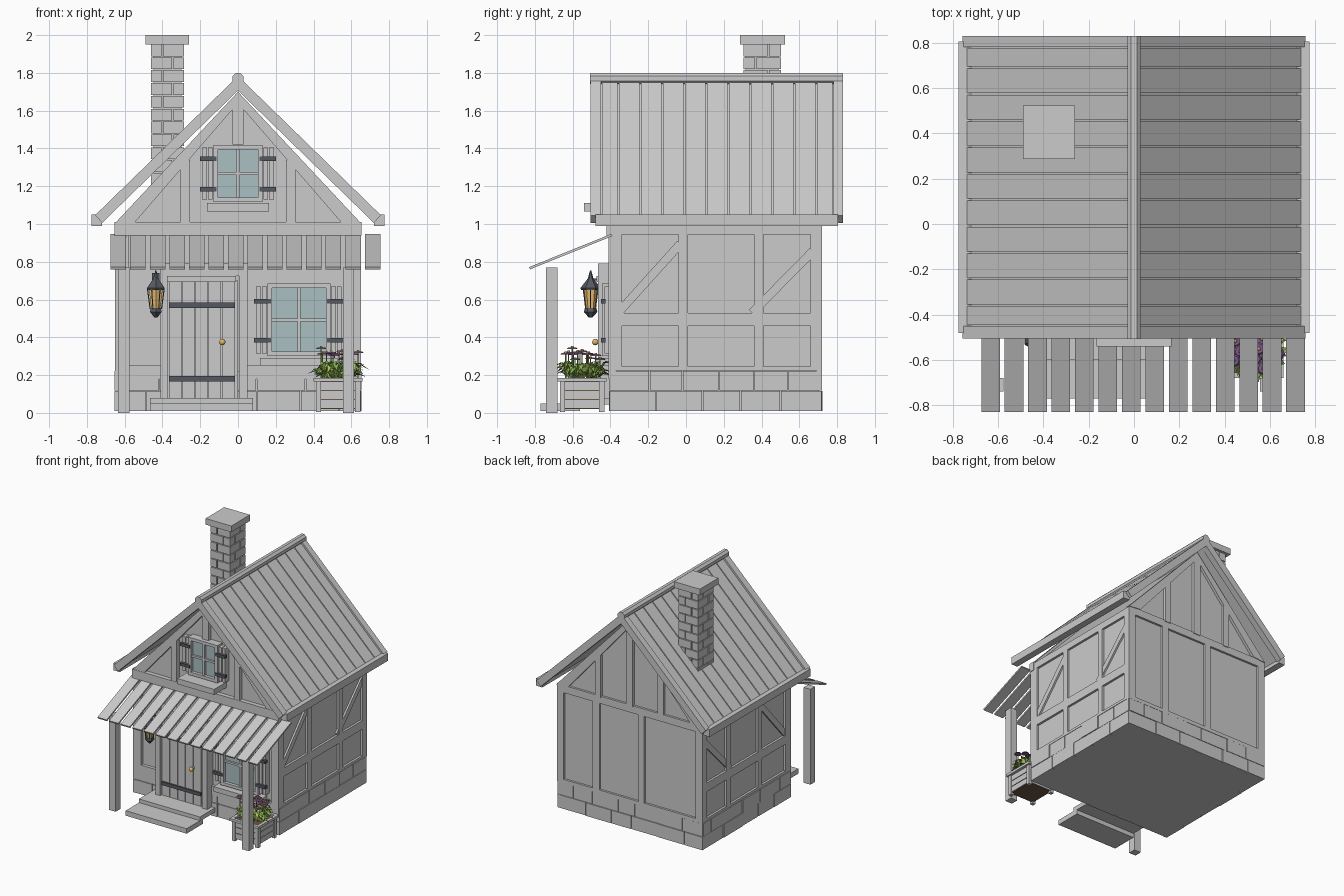
import bpy, bmesh, math, random
from mathutils import Vector, Matrix

if "Cube" in bpy.data.objects:
    bpy.data.objects.remove(bpy.data.objects["Cube"])
random.seed(4)

def material(name, rgb):
    m = bpy.data.materials.new(name)
    m.diffuse_color = (*rgb, 1)
    m.use_nodes = True
    m.node_tree.nodes["Principled BSDF"].inputs["Base Color"].default_value = m.diffuse_color
    return m
GLASS = material("glass", (0.40, 0.53, 0.54))
IRON = material("iron", (0.09, 0.10, 0.12))
BRASS = material("brass", (0.75, 0.48, 0.12))
AMBER = material("amber", (0.85, 0.52, 0.15))
LEAF = material("leaf", (0.25, 0.45, 0.08))
LIME = material("lime_leaf", (0.42, 0.55, 0.12))
PURPLE = material("purple_petal", (0.22, 0.10, 0.27))
SOIL = material("soil", (0.15, 0.10, 0.06))

def prism(bm, pts, axis, a, b):
    """Extrude a 2D outline from a to b along the axis."""
    put = {'x': lambda p, t: (t, p[0], p[1]), 'y': lambda p, t: (p[0], t, p[1]),
           'z': lambda p, t: (p[0], p[1], t)}[axis]
    lo, hi = [[bm.verts.new(put(p, t)) for p in pts] for t in (a, b)]
    bm.faces.new(lo)
    bm.faces.new(hi[::-1])
    for i in range(len(pts)):
        j = (i + 1) % len(pts)
        bm.faces.new((lo[i], hi[i], hi[j], lo[j]))

def box(bm, x0, x1, y0, y1, z0, z1):
    prism(bm, [(x0, y0), (x1, y0), (x1, y1), (x0, y1)], 'z', z0, z1)

def strip(bm, p, q, w, axis, a, b):
    """Bar of width w from p to q in a plane, extruded along the axis."""
    p, q = Vector(p), Vector(q)
    d = (q - p).normalized() * w / 2
    n = Vector((-d.y, d.x))
    prism(bm, [p + n, q + n, q - n, p - n], axis, a, b)

def cone(bm, x, y, z0, z1, r0, r1, n=6):
    bmesh.ops.create_cone(bm, cap_ends=True, segments=n, radius1=r0, radius2=r1, depth=z1 - z0,
                          matrix=Matrix.Translation((x, y, (z0 + z1) / 2)))

def finish(name, bm, mat=None, solid=True):
    if solid:
        bmesh.ops.recalc_face_normals(bm, faces=bm.faces)
    me = bpy.data.meshes.new(name)
    bm.to_mesh(me)
    bm.free()
    ob = bpy.data.objects.new(name, me)
    bpy.context.collection.objects.link(ob)
    if mat:
        me.materials.append(mat)
    return ob

def boxes(name, items, mat=None):
    bm = bmesh.new()
    for it in items:
        box(bm, *it)
    return finish(name, bm, mat)

# House body with plaster walls and gables
bm = bmesh.new()
prism(bm, [(-.632, .01), (.632, .01), (.632, 1.0), (0, 1.67), (-.632, 1.0)], 'y', -.385, .703)
finish("walls", bm)

# Side wall timbers with diagonal braces
bm = bmesh.new()
for s in (-1, 1):
    a, b = s * .62, s * .65
    for y0, y1 in ((-.4, -.34), (-.04, .01), (.36, .41), (.66, .72)):
        box(bm, a, b, y0, y1, .23, 1.0)
    for z0, z1 in ((.945, 1.0), (.46, .53), (.225, .245)):
        box(bm, a, b, -.4, .72, z0, z1)
    strip(bm, (-.35, .54), (-.03, .895), .045, 'x', a, s * .646)
    strip(bm, (.35, .53), (.67, .855), .045, 'x', a, s * .646)
finish("side_timbers", bm)

# Front and back wall timbers
boxes("back_timbers", [(x0, x1, .69, .72, .22, 1.0) for x0, x1 in
      ((-.65, -.59), (-.13, -.08), (.27, .33), (.59, .65))] +
      [(-.65, .65, .69, .72, z0, z1) for z0, z1 in ((.95, 1.01), (.22, .25))])
boxes("front_timbers", [(-.65, -.58, -.41, -.37, .18, 1), (.58, .65, -.41, -.37, .18, 1),
      (-.65, -.41, -.41, -.37, .18, .25), (.05, .65, -.41, -.37, .18, .25),
      (-.655, .655, -.42, -.37, .94, 1.01)])

# Gable timbers
bm = bmesh.new()
for y0, y1 in ((-.418, -.37), (.69, .725)):
    for s in (-1, 1):
        prism(bm, [(s * .655, 1.0), (0, 1.70), (0, 1.64), (s * .545, 1.01)], 'y', y0, y1)
        box(bm, s * .255, s * .305, y0, y1, 1.0, 1.34)
    box(bm, -.03, .03, y0, y1, 1.42 if y0 < 0 else 1.0, 1.66)
finish("gable_timbers", bm)

# Stone footing, two courses of irregular blocks
bm = bmesh.new()
for z0, z1 in ((.01, .115), (.119, .222)):
    for lo, hi, along in ((-.652, .652, 'x'), (-.405, .718, 'y')):
        for side in (0, 1):
            t = lo
            while t < hi - .01:
                e = t + random.uniform(.14, .26)
                if hi - e < .1:
                    e = hi
                o = random.uniform(0, .006)
                if along == 'x':
                    ya, yb = ((-.402 - o, -.37), (.69, .716 + o))[side]
                    box(bm, t, e - .005, ya, yb, z0, z1)
                else:
                    xa, xb = ((-.649 - o, -.62), (.62, .649 + o))[side]
                    box(bm, xa, xb, t, e - .005, z0, z1)
                t = e
finish("stone_footing", bm)

# Roof: underlay, planks, barge boards and eave beams
under, planks, barge = bmesh.new(), bmesh.new(), bmesh.new()
edges = [-.45] + [.69 - .1165 * k for k in range(9, -1, -1)] + [.78]
for s in (-1, 1):
    strip(under, (0, 1.732), (s * .735, 1.018), .02, 'y', -.45, .78)
    for y0, y1 in zip(edges, edges[1:]):
        strip(planks, (0, 1.752), (s * .738, 1.034), .022, 'y', y0 + .004, y1 - .004)
    for y0, y1 in ((-.505, -.45), (.78, .83)):
        strip(barge, (0, 1.745), (s * .738, 1.026), .055, 'y', y0, y1)
finish("roof_underlay", under)
finish("roof_planks", planks)
finish("barge_boards", barge)
boxes("eave_beams", [(s * .72, s * .775, -.48, .805, .99, 1.05) for s in (-1, 1)])
bm = bmesh.new()
prism(bm, [(.032 * math.cos(i * math.pi / 4 + .393), 1.77 + .032 * math.sin(i * math.pi / 4 + .393))
           for i in range(8)], 'y', -.508, .83)
finish("ridge_cap", bm)

# Chimney of staggered bricks
items, h = [(-.448, -.298, .315, .49, 1.1, 1.96)], .068
for k in range(12):
    z = 1.95 - h * (k + 1)
    sx, sy = (-.345, .37) if k % 2 else (-.40, .435)
    for x0, x1 in ((-.46, sx - .004), (sx + .004, -.286)):
        for y0, y1 in ((.304, sy - .004), (sy + .004, .502)):
            items.append((x0, x1, y0, y1, z + .006, z + h))
boxes("chimney", items)
boxes("chimney_cap", [(-.49, -.26, .286, .524, 1.95, 2.0)])

# Porch roof slats and posts
bm = bmesh.new()
for k in range(14):
    x = -.633 + .1035 * k
    strip(bm, (-.392, .942), (-.828, .766), .013, 'x', x - .041, x + .041)
finish("porch_slats", bm)
boxes("porch_posts", [(x - .03, x + .03, -.74, -.68, 0, .77) for x in (-.605, .585)])

# Doorstep and door
boxes("doorstep", [(-.465, .08, -.77, -.56, .01, .05), (-.465, .08, -.60, -.40, .045, .08)])
boxes("door_planks", [(-.365 + .07 * k, -.299 + .07 * k, -.447, -.39, .08, .695) for k in range(5)] +
      [(-.37, 0, -.436, -.39, .08, .70)])
boxes("door_frame", [(-.41, -.37, -.465, -.39, .08, .79), (.005, .05, -.465, -.39, .08, .79),
      (-.37, .005, -.46, -.39, .725, .79), (-.375, -.01, -.475, -.39, .693, .725)])
boxes("door_straps", [(-.365, -.015, -.458, -.44, z - .014, z + .014) for z in (.57, .18)], IRON)
bm = bmesh.new()
bmesh.ops.create_uvsphere(bm, u_segments=14, v_segments=8, radius=.017,
                          matrix=Matrix.Translation((-.083, -.48, .375)))
prism(bm, [(-.09, .368), (-.076, .368), (-.076, .382), (-.09, .382)], 'y', -.475, -.44)
knob = finish("door_knob", bm, BRASS)
for f in knob.data.polygons:
    f.use_smooth = True

# Windows with muntins, sill, shutters and straps
def window(name, x0, x1, z0, z1, y, sill_x, sill_z, sill_y, strap_z):
    cx, cz, f = (x0 + x1) / 2, (z0 + z1) / 2, .024
    boxes(name + "_glass", [(x0, x1, y - .022, y + .02, z0, z1)], GLASS)
    boxes(name + "_frame", [(x0 - f, x0, y - .05, y + .02, z0 - f, z1 + f),
          (x1, x1 + f, y - .05, y + .02, z0 - f, z1 + f),
          (x0, x1, y - .048, y + .02, z1, z1 + f), (x0, x1, y - .048, y + .02, z0 - f, z0),
          (cx - .008, cx + .008, y - .04, y, z0, z1), (x0, x1, y - .038, y, cz - .008, cz + .008)])
    boxes(name + "_sill", [(cx - sill_x, cx + sill_x, sill_y, y + .02, *sill_z)])
    shut, strap = [], []
    for s, e in ((-1, x0 - f), (1, x1 + f)):
        for a, b in ((.003, .029), (.034, .060)):
            shut.append((e + s * a, e + s * b, y - .036, y + .01, z0 - .01, z1 + .01))
        for z in strap_z:
            strap.append((e - s * .018, e + s * .07, y - .056, y - .03, z - .012, z + .012))
    boxes(name + "_shutters", shut)
    boxes(name + "_straps", strap, IRON)
window("attic_window", -.107, .107, 1.14, 1.395, -.40, .165, (1.065, 1.11), -.54, (1.345, 1.185))
window("front_window", .18, .465, .325, .66, -.395, .205, (.25, .29), -.48, (.59, .385))

# Hanging wall lantern
lx, ly = -.435, -.505
bm = bmesh.new()
for z0, z1, r0, r1 in ((.70, .755, .018, .003), (.66, .71, .055, .016), (.65, .662, .05, .055),
                       (.535, .555, .036, .03), (.505, .535, .01, .036)):
    cone(bm, lx, ly, z0, z1, r0, r1)
for k in range(6):
    c, s = math.cos(k * math.pi / 3), math.sin(k * math.pi / 3)
    a = [bm.verts.new((lx + r * c + dx, ly + r * s + dy, z)) for r, z in ((.03, .55), (.044, .655))
         for dx, dy in ((-.003, -.003), (.003, -.003), (.003, .003), (-.003, .003))]
    for i in range(4):
        j = (i + 1) % 4
        bm.faces.new((a[i], a[j], a[j + 4], a[i + 4]))
box(bm, lx - .006, lx + .006, ly, -.38, .70, .712)
box(bm, lx - .02, lx + .02, -.415, -.38, .65, .74)
finish("lantern_cage", bm, IRON)
bm = bmesh.new()
cone(bm, lx, ly, .55, .655, .028, .042)
finish("lantern_glass", bm, AMBER)

# Slatted planter
px, py = .53, -.55
items = [(px - .125, px + .125, py + s * .105, py + s * .13, .165, .185) for s in (-1, 1)]
items += [(px + s * .105, px + s * .13, py - .13, py + .13, .165, .185) for s in (-1, 1)]
for s in (-1, 1):
    items += [(px + s * .09, px + s * .118, py + t * .09, py + t * .118, .005, .165) for t in (-1, 1)]
    for z in (.025, .073, .121):
        items.append((px - .1, px + .1, py + s * .098, py + s * .11, z, z + .042))
        items.append((px + s * .098, px + s * .11, py - .1, py + .1, z, z + .042))
boxes("planter", items)
boxes("planter_soil", [(px - .105, px + .105, py - .105, py + .105, .02, .17)], SOIL)

# Leaves: folded blades that arch outwards
for name, mat, count in (("leaves", LEAF, 60), ("light_leaves", LIME, 40)):
    bm = bmesh.new()
    for _ in range(count):
        t, L = random.uniform(0, math.tau), random.uniform(.07, .12)
        d, n = Vector((math.cos(t), math.sin(t), 0)), Vector((-math.sin(t), math.cos(t), 0))
        base = Vector((px, py, .17)) + d * random.uniform(0, .06) + n * random.uniform(-.05, .05)
        rise = random.uniform(.03, .10)
        mid = base + d * L * .55 + Vector((0, 0, rise))
        tip = base + d * L + Vector((0, 0, rise * random.uniform(.4, 1.0)))
        up = Vector((0, 0, .006))
        v = [bm.verts.new(p) for p in (base, mid + n * .018 + up, tip, mid - n * .018 + up, mid)]
        for i, j in ((0, 1), (1, 2), (2, 3), (3, 0)):
            bm.faces.new((v[i], v[j], v[4]))
    finish(name, bm, mat, solid=False)

# Flower heads on thin stems
stems, heads, eyes = bmesh.new(), bmesh.new(), bmesh.new()
for k in range(14):
    r, t = .11 * math.sqrt((k + .5) / 14), k * 2.4
    x, y, z = px + r * math.cos(t), py + r * math.sin(t), random.uniform(.27, .345)
    cone(stems, x, y, .17, z, .003, .003, 4)
    cone(heads, x, y, z - .004, z + .004, .03, .022, 8)
    cone(eyes, x, y, z + .004, z + .011, .009, .006, 6)
finish("flower_stems", stems, LEAF)
finish("flower_heads", heads, PURPLE)
finish("flower_centres", eyes, BRASS)
